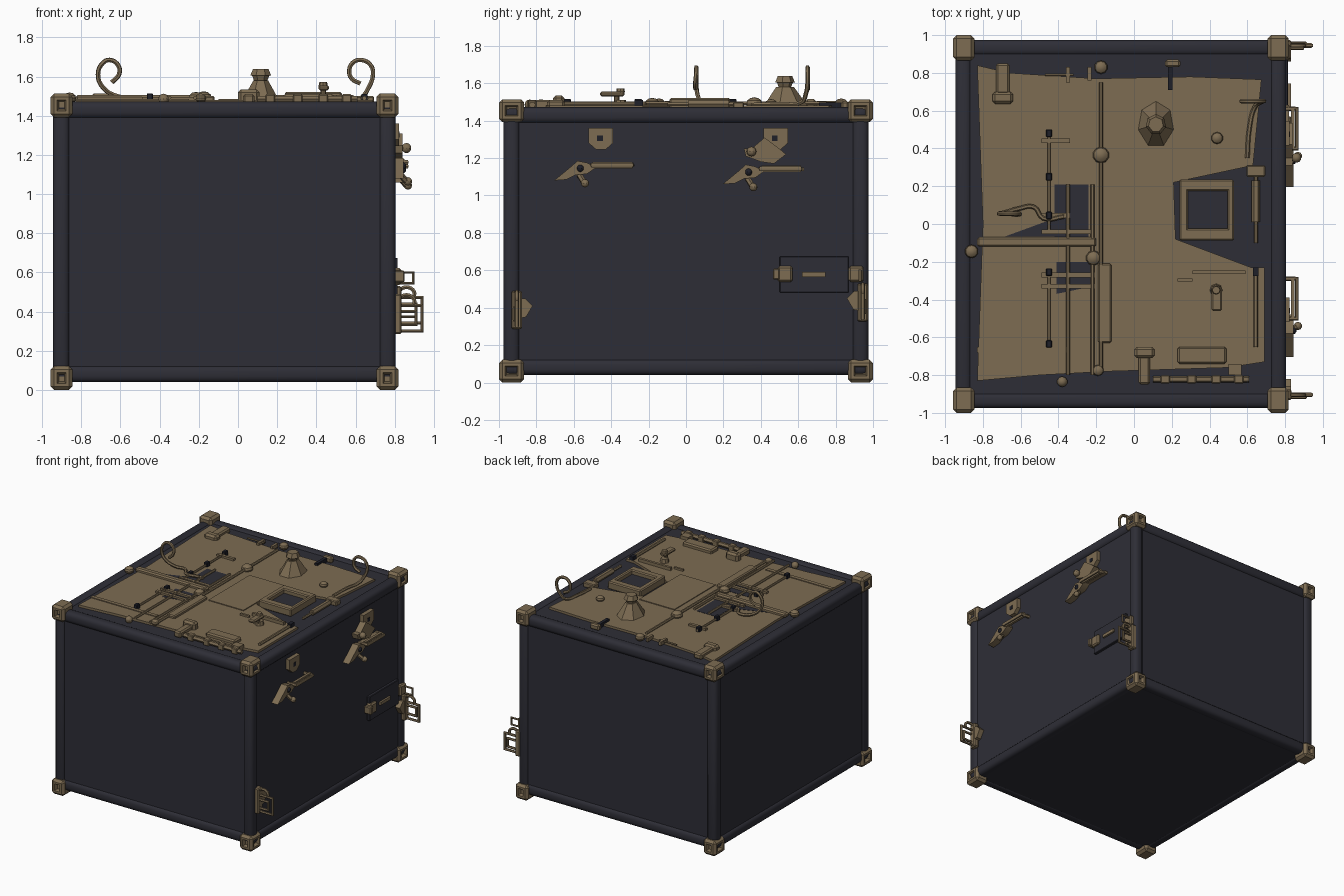
import bpy, bmesh, math
from mathutils import Vector

if "Cube" in bpy.data.objects:
    bpy.data.objects.remove(bpy.data.objects["Cube"])


def material(name, rgb):
    m = bpy.data.materials.new(name)
    m.diffuse_color = (*rgb, 1)
    m.use_nodes = True
    m.node_tree.nodes["Principled BSDF"].inputs["Base Color"].default_value = m.diffuse_color
    return m


BRASS = material("aged brass", (0.205, 0.150, 0.085))
DARK = material("dark blue grey", (0.027, 0.027, 0.037))
BLACK = material("near black", (0.013, 0.014, 0.022))


def finish(name, bm, mat):
    bmesh.ops.recalc_face_normals(bm, faces=bm.faces)
    me = bpy.data.meshes.new(name)
    bm.to_mesh(me)
    bm.free()
    me.materials.append(mat)
    ob = bpy.data.objects.new(name, me)
    bpy.context.collection.objects.link(ob)
    bpy.ops.object.select_all(action='DESELECT')
    bpy.context.view_layer.objects.active = ob
    ob.select_set(True)
    bpy.ops.object.shade_smooth_by_angle(angle=math.radians(32))
    return ob


def box(name, x0, x1, y0, y1, z0, z1, mat=BRASS, bevel=0.0, seg=1, dents=False):
    bm = bmesh.new()
    bmesh.ops.create_cube(bm, size=1)
    for v in bm.verts:
        v.co = ((x0 + x1) / 2 + v.co.x * (x1 - x0), (y0 + y1) / 2 + v.co.y * (y1 - y0),
                (z0 + z1) / 2 + v.co.z * (z1 - z0))
    if bevel:
        bmesh.ops.bevel(bm, geom=bm.edges[:], offset=bevel, segments=seg, affect='EDGES', profile=0.5)
    if dents:  # sunken sockets on the outward side faces
        c = Vector(((x0 + x1) / 2 + 0.07, (y0 + y1) / 2, 0))
        fs = [f for f in bm.faces if abs(f.normal.z) < 0.1 and f.calc_area() > 0.004
              and f.normal.dot(c) > 0.05]
        bmesh.ops.inset_individual(bm, faces=fs, thickness=0.022, depth=0)
        bmesh.ops.inset_individual(bm, faces=fs, thickness=0.012, depth=-0.025)
    return finish(name, bm, mat)


def prism(name, pts, axis, lo, hi, mat=BRASS):
    """Extrude a flat outline: axis 'z' uses (x, y) points, axis 'x' uses (y, z)."""
    bm = bmesh.new()
    at = (lambda p, d: (p[0], p[1], d)) if axis == 'z' else (lambda p, d: (d, p[0], p[1]))
    f = bm.faces.new([bm.verts.new(at(p, lo)) for p in pts])
    r = bmesh.ops.extrude_face_region(bm, geom=[f])
    bmesh.ops.translate(bm, vec=at((0, 0), hi - lo),
                        verts=[v for v in r['geom'] if isinstance(v, bmesh.types.BMVert)])
    return finish(name, bm, mat)


def rod(name, pts, r, mat=BRASS, closed=False, smooth=False):
    cu = bpy.data.curves.new(name, 'CURVE')
    cu.dimensions = '3D'
    cu.bevel_depth, cu.bevel_resolution, cu.use_fill_caps = r, 1, True
    if smooth:
        sp = cu.splines.new('BEZIER')
        sp.bezier_points.add(len(pts) - 1)
        for b, p in zip(sp.bezier_points, pts):
            b.co, b.handle_left_type, b.handle_right_type = p, 'AUTO', 'AUTO'
        sp.resolution_u = 4
    else:
        sp = cu.splines.new('POLY')
        sp.points.add(len(pts) - 1)
        for b, p in zip(sp.points, pts):
            b.co = (*p, 1)
    sp.use_cyclic_u = closed
    ob = bpy.data.objects.new(name, cu)
    bpy.context.collection.objects.link(ob)
    cu.materials.append(mat)
    bpy.ops.object.select_all(action='DESELECT')
    bpy.context.view_layer.objects.active = ob
    ob.select_set(True)
    bpy.ops.object.convert(target='MESH')
    bpy.ops.object.shade_smooth_by_angle(angle=math.radians(50))


def ball(name, x, y, z, r, sz=1.0, mat=BRASS):
    bm = bmesh.new()
    bmesh.ops.create_uvsphere(bm, u_segments=10, v_segments=6, radius=r)
    for v in bm.verts:
        v.co = (x + v.co.x, y + v.co.y, z + v.co.z * sz)
    finish(name, bm, mat)


def cone(name, x, y, z0, z1, r0, r1, n, sx=1.0):
    bm = bmesh.new()
    bmesh.ops.create_cone(bm, cap_ends=True, segments=n, radius1=r0, radius2=r1, depth=z1 - z0)
    for v in bm.verts:
        v.co = (x + v.co.x * sx, y + v.co.y, (z0 + z1) / 2 + v.co.z)
    finish(name, bm, BRASS)


# Crate body, edge rails and posts
X0, X1, Y, Z0, Z1 = -0.945, 0.805, 0.975, 0.04, 1.472
W, T = 0.085, 1.48
box("crate_body", X0 + .015, X1 - .015, -Y + .015, Y - .015, Z0 + .006, Z1 - .01, DARK)
for sy in (-1, 1):
    ya, yb = sorted((sy * Y, sy * (Y - W)))
    for z in (Z0, Z1 - W):
        box("long_rail", X0, X1, ya, yb, z, z + W, DARK, .03, 3)
    for x in (X0, X1 - W):
        box("corner_post", x, x + W, ya, yb, Z0, Z1, DARK, .03, 3)
for x in (X0, X1 - W):
    for z in (Z0, Z1 - W):
        box("side_rail", x, x + W, -Y, Y, z, z + W, DARK, .03, 3)

# Corner caps
for x in (-.957, .707):
    for y in (-1, .865):
        for z in (0, 1.392):
            box("corner_cap", x, x + .112, y, y + .135, z, z + .122, BRASS, .018, 1, True)

# Top plate and the dark openings in it
prism("top_plate", [(-.83, .84), (-.66, .8), (-.2, .77), (.3, .78), (.675, .765), (.63, .31), (.21, .22),
                    (.22, -.08), (.62, -.23), (.69, -.23), (.69, -.73), (.5, -.76), (-.13, -.78),
                    (-.5, -.8), (-.83, -.83), (-.8, 0)], 'z', 1.45, T)
prism("raised_panel", [(-.1, .29), (.21, .29), (.21, -.23), (-.1, -.23)], 'z', 1.47, T + .006)
for pts in ([(-.42, .21), (-.24, .21), (-.24, -.07), (-.42, -.07)],
            [(-.68, -.065), (-.42, .03), (-.42, -.065)],
            [(-.41, -.2), (-.22, -.2), (-.22, -.33), (-.41, -.37)]):
    prism("plate_opening", pts, 'z', T - .005, T + .002, DARK)

# Window frame
for a in ((.24, .285, -.087, .235), (.495, .53, -.087, .235), (.24, .53, -.087, -.025), (.24, .53, .175, .235)):
    box("window_frame", *a, 1.46, 1.522, BRASS, .008)
box("window_pane", .28, .5, -.03, .18, 1.46, 1.488, DARK)

# Bell with knob
cone("bell_body", .116, .527, T - .01, 1.58, .13, .05, 7, .78)
cone("bell_neck", .116, .527, 1.58, 1.605, .035, .045, 7)
cone("bell_knob", .116, .527, 1.605, 1.64, .055, .04, 7)

# Long rods, bars and stops on the plate
zr = T + .012
rod("long_rod", [(-.175, .75, zr), (-.175, -.78, zr)], .011)
for x, y, r in ((-.175, .83, .036), (-.175, .365, .044), (-.215, -.18, .04), (-.86, -.145, .036),
                (-.19, -.775, .03), (.44, .455, .032)):
    ball("rod_ball", x, y, 1.49, r, .8)
box("slide_bar", -.19, -.12, -.63, -.21, 1.47, 1.502, BRASS, .008)
box("cross_bar", -.83, -.2, -.12, -.07, 1.47, 1.505, BRASS, .01)
box("lower_cross_bar", -.83, -.25, -.68, -.65, 1.47, 1.486)
rod("upper_latch_rod", [(-.45, .5, zr), (-.45, -.04, zr)], .009)
rod("lower_latch_rod", [(-.45, -.24, zr), (-.45, -.65, zr)], .009)
for y in (.48, .25, .045, -.255, -.635):
    box("latch_stop", -.465, -.435, y - .02, y + .02, 1.47, 1.515, BLACK, .004)
for y, x in ((.44, -.34), (.045, -.34), (-.04, -.22), (-.27, -.21), (-.33, -.21)):
    box("latch_arm", -.49, x, y - .012, y + .012, 1.47, 1.497)
rod("inner_rod", [(-.35, .21, zr), (-.35, -.8, zr)], .01)
rod("second_inner_rod", [(-.22, .21, zr), (-.22, -.8, zr)], .01)
rod("rear_link", [(-.47, .79, zr), (-.32, .79, zr)], .007)
box("rear_link_peg", -.36, -.34, .75, .83, 1.47, 1.5)
box("rear_lug", -.245, -.225, .76, .83, 1.47, 1.5)
ball("front_lug", -.38, -.835, 1.485, .028)

# Curled hooks
rod("left_hook", [(-.37, .04, 1.495), (-.48, .03, 1.495), (-.53, .09, 1.495), (-.615, .08, 1.5),
                  (-.69, .06, 1.545), (-.715, .055, 1.61), (-.69, .055, 1.67), (-.655, .055, 1.685),
                  (-.61, .055, 1.655), (-.608, .05, 1.61), (-.645, .05, 1.57)], .012, smooth=True)
rod("right_hook", [(.60, .35, 1.485), (.61, .5, 1.49), (.64, .62, 1.5), (.665, .64, 1.54), (.688, .65, 1.6),
                   (.68, .65, 1.655), (.63, .65, 1.685), (.585, .65, 1.67), (.568, .65, 1.63),
                   (.58, .65, 1.59), (.625, .65, 1.565)], .012, smooth=True)

# Small fittings on the plate
box("rear_tee_stem", -.73, -.66, .69, .85, 1.46, 1.505, BRASS, .01)
box("rear_tee_head", -.75, -.64, .635, .7, 1.46, 1.515, BRASS, .015)
box("front_tee_stem", .025, .085, -.85, -.7, 1.46, 1.51, BRASS, .01)
box("front_tee_head", 0, .11, -.71, -.65, 1.46, 1.535, BRASS, .015)
box("front_block", .23, .49, -.74, -.65, 1.47, 1.51, BRASS, .01)
rod("front_bar", [(.1, -.822, 1.485), (.61, -.822, 1.485)], .018)
for x in (.14, .28, .41, .53):
    box("bar_clamp", x, x + .05, -.845, -.8, 1.46, 1.51, BRASS, .006)
box("front_tab", .5, .57, -.8, -.74, 1.46, 1.505)
box("rear_fitting", .165, .245, .83, .87, 1.46, 1.505, BRASS, .01)
box("rear_fitting_pin", .18, .205, .71, .84, 1.465, 1.497, BLACK)
rod("hinge_bar", [(.645, .23, 1.49), (.645, .01, 1.49)], .022)
rod("hinge_pin", [(.645, .3, 1.487), (.645, -.1, 1.487)], .011)
box("hinge_block", .595, .695, .25, .31, 1.46, 1.5, BRASS, .006)
rod("side_pin", [(.645, -.25, 1.49), (.645, -.65, 1.49)], .012)
box("side_pin_cap", .63, .66, -.275, -.23, 1.46, 1.51, BLACK)
box("stay_bar", .31, .59, -.265, -.245, 1.47, 1.505)
box("small_stay", .23, .31, -.305, -.288, 1.47, 1.495)
cone("tap_base", .435, -.35, 1.47, 1.51, .036, .028, 8)
cone("tap_stem", .435, -.37, 1.5, 1.55, .014, .014, 8)
box("tap_handle", .41, .465, -.46, -.33, 1.53, 1.555, BRASS, .008)
cone("tap_top", .435, -.35, 1.55, 1.572, .024, .02, 8)

# Spring clips on the right side
S = .79
for dy, dz in ((0, 0), (.9, -.02)):
    k = 0 if dy == 0 else .935
    prism("clip_plate", [(y + k, z) for y, z in ((-.52, 1.36), (-.39, 1.36), (-.39, 1.28), (-.43, 1.245),
                                                 (-.48, 1.245), (-.52, 1.28))], 'x', S, .822)
    prism("clip_plate_hole", [(y + k, z) for y, z in ((-.475, 1.32), (-.445, 1.32), (-.445, 1.29), (-.475, 1.29))],
          'x', .815, .825, BLACK)
    rod("clip_handle", [(S, -.29 + dy, 1.162 + dz), (.862, -.29 + dy, 1.162 + dz),
                        (.862, -.5 + dy, 1.162 + dz), (S, -.5 + dy, 1.162 + dz)], .014)
    box("clip_grip", .83, .85, -.5 + dy, -.285 + dy, 1.145 + dz, 1.18 + dz)
    prism("clip_body", [(y + dy, z + dz) for y, z in ((-.705, 1.08), (-.62, 1.15), (-.58, 1.185), (-.53, 1.175),
                                                      (-.48, 1.15), (-.53, 1.115), (-.59, 1.11), (-.64, 1.085))],
          'x', S, .845)
    ball("clip_eye", .84, -.565 + dy, 1.145 + dz, .02, 1, BLACK)
    rod("clip_leg", [(.82, -.57 + dy, 1.11 + dz), (.865, -.54 + dy, 1.06 + dz)], .016)
    ball("clip_tip", .868, -.54 + dy, 1.065 + dz, .022)
prism("raised_clip_arm", [(.31, 1.25), (.35, 1.25), (.42, 1.31), (.5, 1.25), (.535, 1.22), (.47, 1.17),
                          (.4, 1.18), (.32, 1.21)], 'x', S, .84)
ball("raised_clip_knob", .86, .35, 1.235, .026)
prism("raised_clip_foot", [(.63, 1.13), (.63, 1.15), (.4, 1.15), (.4, 1.13)], 'x', S, .82)

# Name plate with buckle and clasp
box("side_plate", S, .815, .5, .87, .48, .675, DARK, .004)
box("plate_buckle", S, .835, .49, .57, .537, .622, BRASS, .01)
box("buckle_tongue", S, .85, .465, .5, .55, .61, BRASS, .006)
box("plate_bar", S, .83, .62, .745, .565, .59)
box("plate_clasp", S, .83, .87, .95, .537, .622, BRASS, .01)
rod("clasp_loop", [(.8, .93, .545), (.895, .93, .545), (.895, .93, .6), (.8, .93, .6)], .009, closed=True)

# Pull handles: nested square loops on a mount, one at each end of the right side
for y, zb, s in ((-.905, .29, 1), (.945, .33, -1)):
    for g in (0, .032):
        rod("pull_loop", [(.815, y - s * g * .3, zb + .012 + g), (.94 - g, y - s * g * .3, zb + .012 + g),
                          (.94 - g, y - s * g * .3, zb + .142 - g), (.815, y - s * g * .3, zb + .142 - g)],
            .012, closed=True)
    box("pull_mount", S, .835, y - .028, y + .028, zb - .005, zb + .2, BRASS, .008)
    prism("pull_wing", [(y, zb + .16), (y + s * .045, zb + .16), (y + s * .085, zb + .12), (y + s * .05, zb + .06),
                        (y, zb + .05)], 'x', S, .83)
    rod("pull_hook", [(.81, y, zb + .17), (.86, y, zb + .195), (.9, y, zb + .17), (.895, y, zb + .14)], .011,
        smooth=True)
